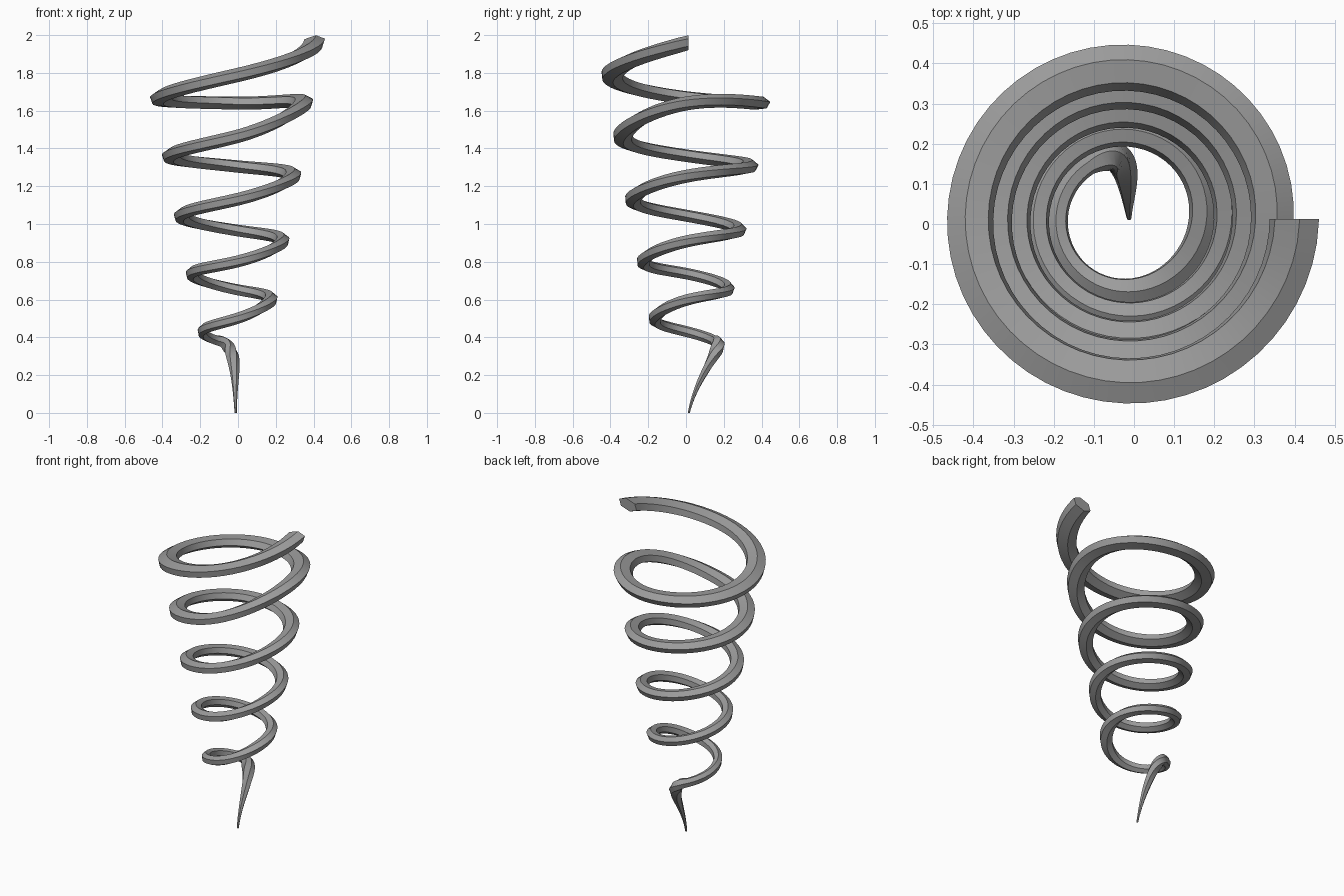
import bpy, bmesh, math
from mathutils import Vector, geometry

cube = bpy.data.objects.get("Cube")
if cube:
    bpy.data.objects.remove(cube, do_unlink=True)

CENTRE = Vector((-0.018, 0.013, 0))
STEPS = 14          # rings per quarter turn
LAST_TURN = 4.65    # where the coil runs into the pointed tip
UP = Vector((0, 0, 1))

# Height of the coil centre at each quarter turn, from the top down
HEIGHTS = [1.96, 1.785, 1.667, 1.64, 1.64, 1.46, 1.36, 1.306, 1.255, 1.127,
           1.042, 0.968, 0.91, 0.798, 0.735, 0.655, 0.60, 0.496, 0.428, 0.355]


def height(turn):
    """Smooth interpolation through the quarter-turn heights."""
    q = turn * 4
    i = min(int(q), len(HEIGHTS) - 2)
    f = q - i
    a, b = HEIGHTS[i], HEIGHTS[i + 1]
    before = HEIGHTS[i - 1] if i else 2 * a - b
    after = HEIGHTS[i + 2] if i + 2 < len(HEIGHTS) else 2 * b - a
    ma, mb = (b - before) / 2, (after - a) / 2
    return (a * (2*f**3 - 3*f*f + 1) + ma * (f**3 - 2*f*f + f)
            + b * (3*f*f - 2*f**3) + mb * (f**3 - f*f))


def half_size(turn):
    """Half width and half height; the lowest loop flares slightly."""
    flare = 0.010 * math.exp(-((turn - 4.1) / 0.2) ** 2)
    return 0.0615 - 0.0083 * turn + flare, 0.038 - 0.002 * turn


# Coil path: a spiral narrowing downwards; each section holds
# its centre, half width, half height, roll and slant
sections = []
count = int(LAST_TURN * 4 * STEPS)
for k in range(count + 1):
    turn = LAST_TURN * k / count
    w, h = half_size(turn)
    r = 0.479 - 0.063 * turn - w
    ang = -math.tau * turn
    centre = CENTRE + Vector((r * math.cos(ang), r * math.sin(ang), height(turn)))
    roll = math.radians(18 - 8 * math.sin(ang))
    slant = 0.15 * math.cos(ang) * (1 - turn / LAST_TURN)
    sections.append((centre, w, h, roll, slant))

# Tip path: a thick curve that swings in to the axis and tapers down
start, w0, h0, tip_roll, _ = sections[-1]
tip = geometry.interpolate_bezier(start, Vector((0, 0.23, 0.37)),
                                  Vector((-0.02, 0.06, 0.22)), Vector((-0.012, 0.015, 0)), 25)
for k, p in enumerate(tip[1:], 1):
    s = k / 24
    bulge = s * (1 - s) ** 2
    w = w0 * (1 - s) + 0.006 * s + 0.13 * bulge
    h = h0 * (1 - s) + 0.006 * s + 0.07 * bulge
    sections.append((p, w, h, tip_roll, 0))

# Sweep a flattened, slightly rolled hexagon along the path
bm = bmesh.new()
rings = []
last = len(sections) - 1
for k, (p, w, h, roll, slant) in enumerate(sections):
    tangent = (sections[min(k + 1, last)][0] - sections[max(k - 1, 0)][0]).normalized()
    if k == 0:
        tangent = Vector((0, -1, 0))
    out = UP.cross(tangent).normalized()
    lift = tangent.cross(out).normalized()
    ring = []
    for side in range(6):
        a = roll + math.tau * side / 6
        u = math.cos(a) * w / 0.95
        ring.append(bm.verts.new(p + out * u + lift * (math.sin(a) * h + slant * u)))
    rings.append(ring)
for a, b in zip(rings, rings[1:]):
    for i in range(6):
        j = (i + 1) % 6
        bm.faces.new((a[i], a[j], b[j], b[i]))
bm.faces.new(rings[0])
bm.faces.new(rings[-1])
bmesh.ops.recalc_face_normals(bm, faces=bm.faces)

mesh = bpy.data.meshes.new("spiral_coil")
bm.to_mesh(mesh)
bm.free()
coil = bpy.data.objects.new("spiral_coil", mesh)
bpy.context.scene.collection.objects.link(coil)

# Plain grey
grey = bpy.data.materials.new("plain_grey")
grey.use_nodes = True
colour = (0.33, 0.33, 0.33, 1)
grey.diffuse_color = colour
grey.node_tree.nodes["Principled BSDF"].inputs["Base Color"].default_value = colour
mesh.materials.append(grey)

# Smooth along the length, crisp along the hexagon edges
bpy.ops.object.select_all(action='DESELECT')
coil.select_set(True)
bpy.context.view_layer.objects.active = coil
bpy.ops.object.shade_smooth_by_angle(angle=math.radians(30))
